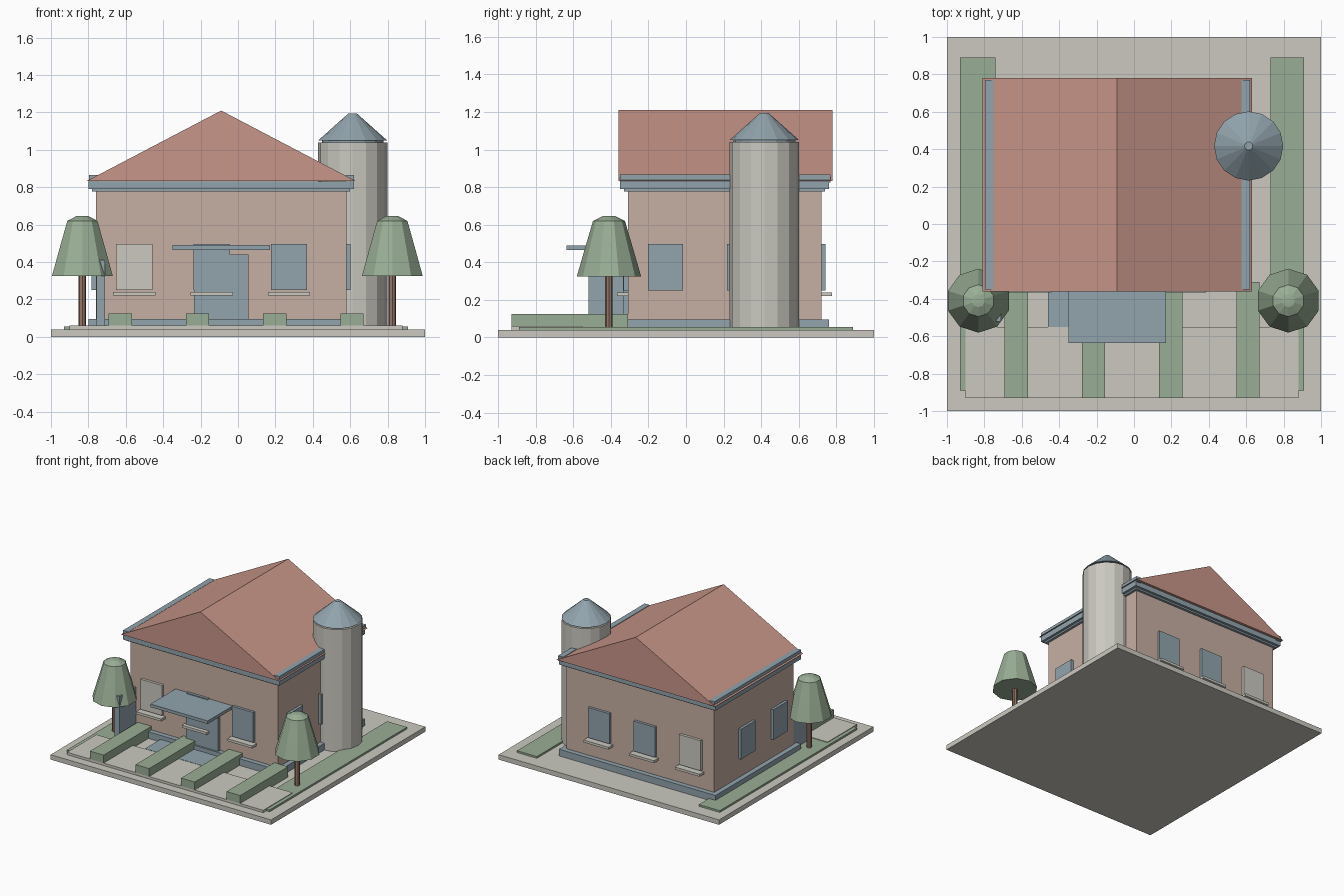
import bpy, bmesh, math

cube = bpy.data.objects.get("Cube")
if cube:
    bpy.data.objects.remove(cube, do_unlink=True)


def material(name, *rgb):
    lin = [((c / 255 + 0.055) / 1.055) ** 2.4 for c in rgb] + [1.0]
    m = bpy.data.materials.new(name)
    m.use_nodes = True
    m.diffuse_color = lin
    m.node_tree.nodes["Principled BSDF"].inputs["Base Color"].default_value = lin
    return m


STONE = material("pale stone", 203, 201, 192)
WALL = material("beige wall", 198, 175, 162)
ROOF = material("terracotta roof", 200, 150, 137)
BLUE = material("slate blue", 146, 164, 173)
GREEN = material("leaf green", 153, 174, 149)
BARK = material("brown bark", 150, 118, 104)


def finish(name, bm, mat):
    bmesh.ops.recalc_face_normals(bm, faces=bm.faces)
    mesh = bpy.data.meshes.new(name)
    bm.to_mesh(mesh)
    bm.free()
    mesh.materials.append(mat)
    ob = bpy.data.objects.new(name, mesh)
    bpy.context.scene.collection.objects.link(ob)
    return ob


def box(name, mat, xs, ys, zs):
    bm = bmesh.new()
    bmesh.ops.create_cube(bm, size=1)
    for v in bm.verts:
        for i, (a, b) in enumerate((xs, ys, zs)):
            v.co[i] = (a + b) / 2 + v.co[i] * (b - a)
    return finish(name, bm, mat)


def lathe(name, mat, centre, sides, profile, turn=0.0):
    """Faceted solid of revolution from (radius, height) pairs."""
    bm = bmesh.new()
    rings = []
    for r, z in profile:
        angles = [turn + math.tau * i / sides for i in range(sides)]
        rings.append([bm.verts.new((centre[0] + r * math.cos(a),
                                    centre[1] + r * math.sin(a), z)) for a in angles])
    for low, high in zip(rings, rings[1:]):
        for i in range(sides):
            j = (i + 1) % sides
            bm.faces.new((low[i], low[j], high[j], high[i]))
    bm.faces.new(rings[0])
    bm.faces.new(rings[-1])
    return finish(name, bm, mat)


# House footprint
X0, X1, Y0, Y1 = -0.76, 0.58, -0.31, 0.72


def house_band(name, mat, out, zs):
    return box(name, mat, (X0 - out, X1 + out), (Y0 - out, Y1 + out), zs)


# Ground
box("base_slab", STONE, (-1, 1), (-1, 1), (0, 0.04))
box("front_paving", STONE, (-0.9, 0.88), (-0.93, -0.55), (0.03, 0.06))
box("right_lawn", GREEN, (-0.93, -0.74), (-0.89, 0.89), (0.03, 0.055))
box("left_lawn", GREEN, (0.73, 0.91), (-0.89, 0.89), (0.03, 0.055))
for i in range(4):
    x = -0.63 + i * 0.413
    box("hedge", GREEN, (x - 0.062, x + 0.062), (-0.93, Y0), (0.03, 0.125))

# House body, plinth and cornice
house_band("walls", WALL, 0, (0.03, 0.82))
house_band("plinth", BLUE, 0.04, (0.03, 0.095))
house_band("lower_cornice", BLUE, 0.02, (0.777, 0.795))
house_band("upper_cornice", BLUE, 0.04, (0.79, 0.832))

# Gable roof
bm = bmesh.new()
ends = [[bm.verts.new((x, y, z)) for x, z in ((-0.81, 0.833), (0.63, 0.833), (-0.09, 1.21))]
        for y in (-0.36, 0.78)]
for end in ends:
    bm.faces.new(end)
for i in range(3):
    j = (i + 1) % 3
    bm.faces.new((ends[0][i], ends[0][j], ends[1][j], ends[1][i]))
finish("gable_roof", bm, ROOF)
for xs in ((-0.797, -0.75), (0.575, 0.62)):
    box("gutter", BLUE, xs, (-0.35, 0.77), (0.825, 0.866))

# Front and back windows with sills
for y, out in ((Y0, -1), (Y1, 1)):
    for x, mat in ((-0.555, STONE), (-0.14, BLUE), (0.273, BLUE)):
        box("window", mat, (x - 0.097, x + 0.097), sorted((y, y + out * 0.022)), (0.25, 0.497))
        box("window_sill", STONE, (x - 0.113, x + 0.113),
            sorted((y, y + out * 0.057)), (0.22, 0.24))

# Side windows
for x, out in ((X0, -1), (X1, 1)):
    for y in (-0.11, 0.31):
        box("side_window", BLUE, sorted((x, x + out * 0.022)),
            (y - 0.093, y + 0.093), (0.25, 0.497))

# Entrance
box("front_door", BLUE, (-0.235, 0.055), (-0.335, Y0), (0.05, 0.44))
box("door_canopy", BLUE, (-0.35, 0.17), (-0.635, Y0), (0.465, 0.49))
box("door_mat", BLUE, (-0.46, 0.06), (-0.55, Y0), (0.03, 0.062))
box("side_panel", BLUE, (-0.757, -0.71), (-0.52, Y0), (0.03, 0.41))

# Silo
SILO = (0.613, 0.417)
lathe("silo_body", STONE, SILO, 16, ((0.185, 0.03), (0.185, 1.04)))
lathe("silo_neck", BLUE, SILO, 16, ((0.165, 1.03), (0.165, 1.06)))
lathe("silo_cap", BLUE, SILO, 16, ((0.185, 1.05), (0.022, 1.195)))

# Trees
for x in (-0.832, 0.825):
    spot = (x, -0.41)
    lathe("tree_trunk", BARK, spot, 8, ((0.02, 0.03), (0.02, 0.36)))
    lathe("tree_crown", GREEN, spot, 10,
          ((0.171, 0.325), (0.132, 0.46), (0.085, 0.62), (0.035, 0.645), (0.015, 0.647)),
          math.pi / 10)
